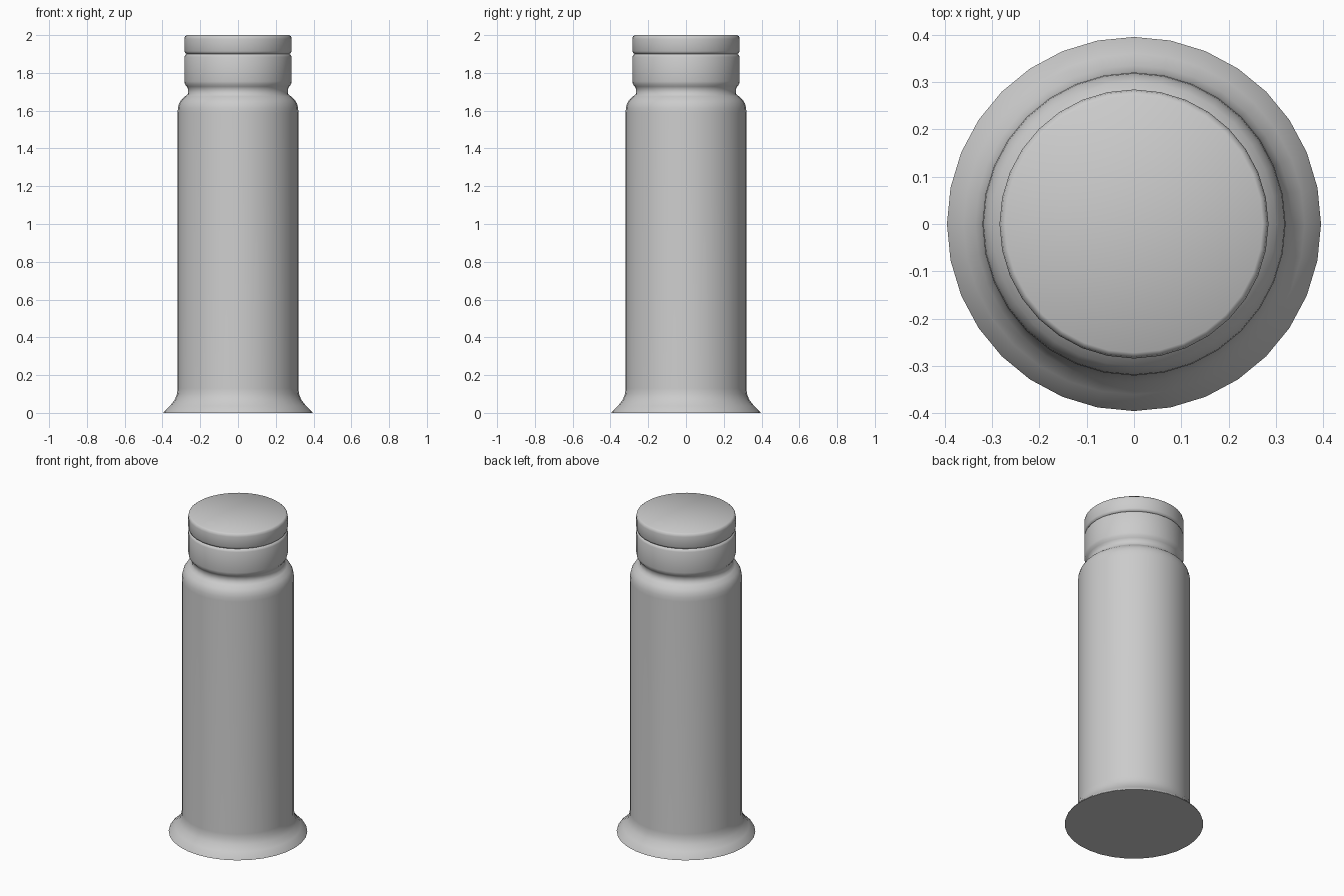
import bpy, bmesh
from math import cos, sin, tau, radians

cube = bpy.data.objects.get("Cube")
if cube:
    bpy.data.objects.remove(cube, do_unlink=True)

SIDES = 32

grey = bpy.data.materials.new("plain_grey")
grey.use_nodes = True
colour = (0.6, 0.6, 0.6, 1)
grey.diffuse_color = colour
grey.node_tree.nodes["Principled BSDF"].inputs["Base Color"].default_value = colour


def lathe(name, profile):
    """Spin a (radius, height) outline about z and close both ends with fans."""
    bm = bmesh.new()
    rings = [[bm.verts.new((r * cos(tau * i / SIDES), r * sin(tau * i / SIDES), z))
              for i in range(SIDES)] for r, z in profile]
    bottom = bm.verts.new((0, 0, profile[0][1]))
    top = bm.verts.new((0, 0, profile[-1][1]))
    for i in range(SIDES):
        j = (i + 1) % SIDES
        for low, high in zip(rings, rings[1:]):
            bm.faces.new((low[i], low[j], high[j], high[i]))
        bm.faces.new((bottom, rings[0][j], rings[0][i]))
        bm.faces.new((top, rings[-1][i], rings[-1][j]))
    mesh = bpy.data.meshes.new(name)
    bm.to_mesh(mesh)
    bm.free()
    mesh.materials.append(grey)
    obj = bpy.data.objects.new(name, mesh)
    bpy.context.collection.objects.link(obj)
    bpy.ops.object.select_all(action='DESELECT')
    obj.select_set(True)
    bpy.context.view_layer.objects.active = obj
    bpy.ops.object.shade_smooth_by_angle(angle=radians(60))
    return obj


flared_foot = [(0.395, 0), (0.393, 0.006), (0.36, 0.037), (0.335, 0.07), (0.323, 0.1)]
barrel = [(0.32, 0.13), (0.32, 1.59)]
shoulder = [(0.318, 1.615), (0.312, 1.638), (0.3, 1.658), (0.28, 1.676), (0.266, 1.688)]
neck = [(0.265, 1.715), (0.272, 1.728), (0.281, 1.74)]
collar = [(0.284, 1.755), (0.284, 1.885), (0.279, 1.896), (0.27, 1.9)]
cap = [(0.279, 1.904), (0.284, 1.915), (0.284, 1.98), (0.281, 1.993), (0.272, 2)]

lathe("ribbed_canister", flared_foot + barrel + shoulder + neck + collar + cap)
